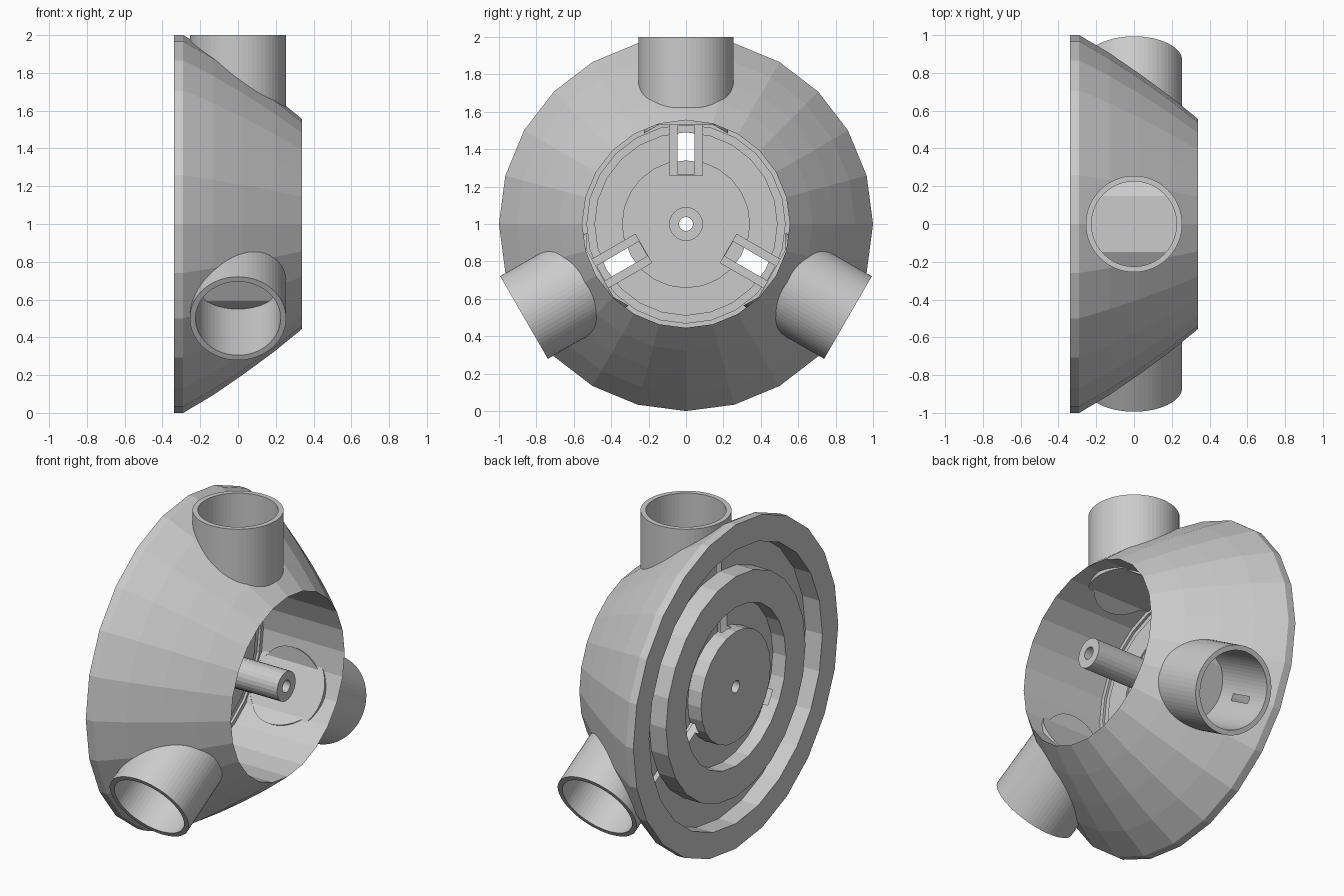
import bpy, bmesh, math
from mathutils import Matrix, Vector

old = bpy.data.objects.get("Cube")
if old:
    bpy.data.objects.remove(old, do_unlink=True)

grey = bpy.data.materials.new("plain grey")
grey.use_nodes = True
grey.diffuse_color = (0.6, 0.6, 0.6, 1)
grey.node_tree.nodes["Principled BSDF"].inputs["Base Color"].default_value = (0.6, 0.6, 0.6, 1)

CENTRE = Vector((0, 0, 1))
ARMS = [math.radians(a) for a in (90, 210, 330)]
BORE, TUBE = 0.225, 0.255


def finish(bm, name):
    bmesh.ops.recalc_face_normals(bm, faces=bm.faces)
    mesh = bpy.data.meshes.new(name)
    bm.to_mesh(mesh)
    bm.free()
    mesh.materials.append(grey)
    ob = bpy.data.objects.new(name, mesh)
    bpy.context.collection.objects.link(ob)
    return ob


def lathe(name, profile, sides=24, phase=0.0):
    """Revolve a closed (x, radius) outline around the x axis."""
    bm = bmesh.new()
    rings = []
    for i in range(sides):
        a = phase + math.tau * i / sides
        rings.append([bm.verts.new(CENTRE + Vector((x, r * math.cos(a), r * math.sin(a))))
                      for x, r in profile])
    n = len(profile)
    for i in range(sides):
        a, b = rings[i], rings[(i + 1) % sides]
        for j in range(n):
            k = (j + 1) % n
            bm.faces.new((a[j], a[k], b[k], b[j]))
    return finish(bm, name)


def arm_matrix(angle):
    """Frame whose z axis points outwards along an arm and x stays x."""
    out = Vector((0, math.cos(angle), math.sin(angle)))
    side = out.cross(Vector((1, 0, 0)))
    rot = Matrix((Vector((1, 0, 0)), side, out)).transposed().to_4x4()
    return Matrix.Translation(CENTRE) @ rot


def arm_cylinders(name, radius, r0, r1):
    bm = bmesh.new()
    for a in ARMS:
        m = arm_matrix(a) @ Matrix.Translation((0, 0, (r0 + r1) / 2))
        bmesh.ops.create_cone(bm, cap_ends=True, segments=64, radius1=radius,
                              radius2=radius, depth=r1 - r0, matrix=m)
    return finish(bm, name)


def arm_boxes(name, x0, x1, width, r0, r1):
    bm = bmesh.new()
    for a in ARMS:
        m = (arm_matrix(a) @ Matrix.Translation(((x0 + x1) / 2, 0, (r0 + r1) / 2))
             @ Matrix.Diagonal((x1 - x0, width, r1 - r0, 1)))
        bmesh.ops.create_cube(bm, size=1, matrix=m)
    return finish(bm, name)


def combine(target, other, operation):
    """Apply a boolean and remove the helper."""
    mod = target.modifiers.new("combine", "BOOLEAN")
    mod.operation, mod.solver, mod.object = operation, "EXACT", other
    dg = bpy.context.evaluated_depsgraph_get()
    mesh = bpy.data.meshes.new_from_object(target.evaluated_get(dg))
    target.modifiers.clear()
    target.data = mesh
    bpy.data.objects.remove(other, do_unlink=True)


# Domed housing with back plate, inner back groove and central hollow rod
housing = lathe("housing", [
    (-0.34, 0.037), (-0.34, 0.34), (-0.25, 0.34), (-0.25, 0.49), (-0.34, 0.49),
    (-0.34, 1.0), (-0.29, 1.0), (-0.13, 0.905), (0.03, 0.795), (0.19, 0.677), (0.34, 0.555),
    (-0.215, 0.555), (-0.215, 0.53), (-0.23, 0.53), (-0.23, 0.49), (-0.22, 0.49),
    (-0.22, 0.34), (-0.23, 0.34), (-0.23, 0.09), (0.33, 0.09), (0.33, 0.037)])

# Three radial tubes
combine(housing, arm_cylinders("tubes", TUBE, 0.53, 1.0), "UNION")

# Outer back groove
combine(housing, lathe("groove", [(-0.4, 0.68), (-0.4, 0.845), (-0.224, 0.845), (-0.224, 0.68)]),
        "DIFFERENCE")

# Tube bores
combine(housing, arm_cylinders("bores", BORE, 0.47, 1.1), "DIFFERENCE")

# Raised slot frames on the plate, with narrow slots through to the groove
combine(housing, arm_boxes("frames", -0.24, -0.2, 0.18, 0.26, 0.53), "UNION")
combine(housing, arm_boxes("slots", -0.28, -0.1, 0.09, 0.265, 0.525), "DIFFERENCE")

# Faceted floors closing the bores
floors = lathe("bore_floors", [(-0.25, 0.55), (0.25, 0.55), (0.25, 0.575), (-0.25, 0.575)],
               sides=12, phase=math.radians(15))
combine(floors, arm_cylinders("floor_trim", BORE, 0.4, 0.8), "INTERSECT")
